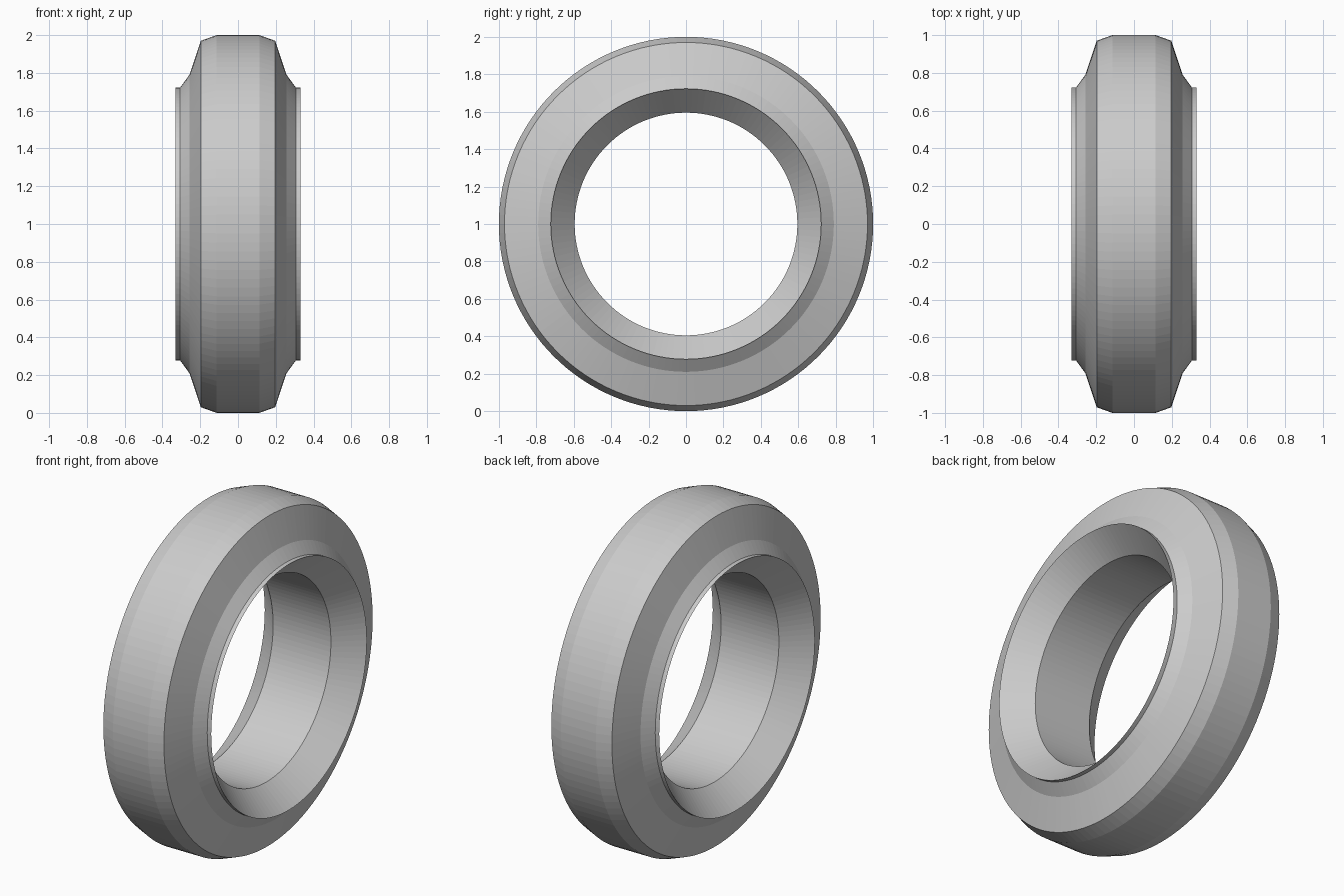
import bpy
import bmesh
from math import cos, sin, tau

cube = bpy.data.objects.get("Cube")
if cube:
    bpy.data.objects.remove(cube, do_unlink=True)

SEGMENTS = 128

# Plain grey
grey = bpy.data.materials.new("grey")
grey.use_nodes = True
colour = (0.6, 0.6, 0.6, 1)
grey.diffuse_color = colour
grey.node_tree.nodes["Principled BSDF"].inputs["Base Color"].default_value = colour

# Half cross-section (x, radius), from tread to bore, mirrored to a closed loop
half = [(0.113, 1.0), (0.197, 0.97), (0.257, 0.79), (0.306, 0.723),
        (0.332, 0.723), (0.188, 0.595)]
profile = half + [(-x, r) for x, r in reversed(half)]

# Revolve the section round the x axis
bm = bmesh.new()
rings = []
for i in range(SEGMENTS):
    a = tau * i / SEGMENTS
    rings.append([bm.verts.new((x, r * sin(a), r * cos(a))) for x, r in profile])
for i, ring in enumerate(rings):
    following = rings[(i + 1) % SEGMENTS]
    for j in range(len(profile)):
        k = (j + 1) % len(profile)
        bm.faces.new((ring[j], ring[k], following[k], following[j]))
bmesh.ops.recalc_face_normals(bm, faces=bm.faces)

mesh = bpy.data.meshes.new("tyre_ring")
bm.to_mesh(mesh)
bm.free()
mesh.materials.append(grey)
tyre = bpy.data.objects.new("tyre_ring", mesh)
tyre.location.z = 1
bpy.context.collection.objects.link(tyre)
